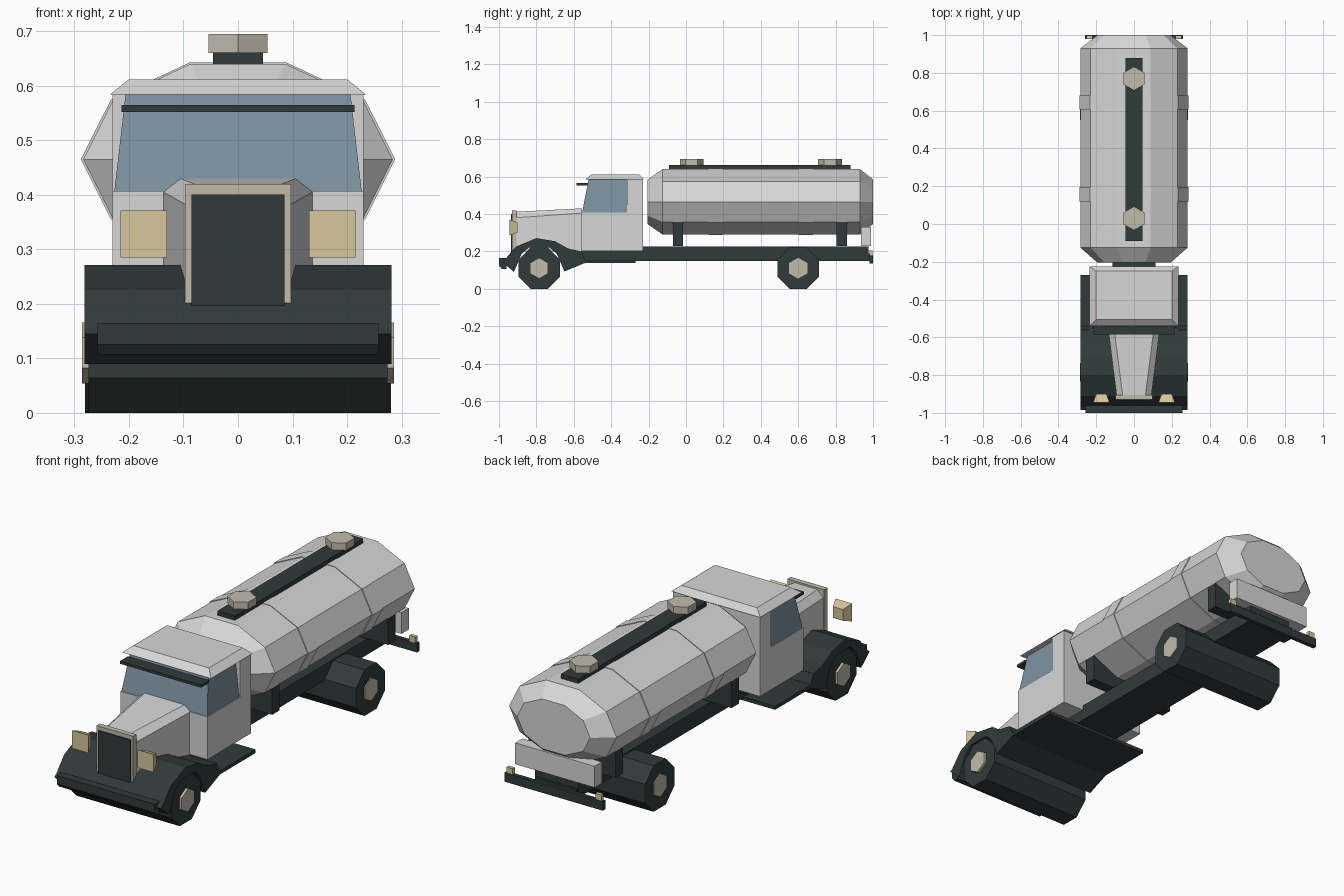
import bpy, bmesh, math

if "Cube" in bpy.data.objects:
    bpy.data.objects.remove(bpy.data.objects["Cube"])

def material(name, rgb):
    m = bpy.data.materials.new(name)
    m.diffuse_color = (*rgb, 1)
    m.use_nodes = True
    m.node_tree.nodes["Principled BSDF"].inputs["Base Color"].default_value = m.diffuse_color
    return m

WHITE = material("light grey paint", (0.68, 0.68, 0.68))
DARK = material("dark green grey", (0.030, 0.043, 0.042))
BEIGE = material("beige metal", (0.54, 0.50, 0.41))
LAMP = material("pale yellow lamp", (0.68, 0.57, 0.33))
GLASS = material("blue glass", (0.21, 0.29, 0.36))

def loft(name, rings, mat):
    """Skin a list of equal-length point rings and cap both ends."""
    bm = bmesh.new()
    vs = [[bm.verts.new(p) for p in r] for r in rings]
    n = len(vs[0])
    for a, b in zip(vs, vs[1:]):
        for i in range(n):
            j = (i + 1) % n
            bm.faces.new((a[i], a[j], b[j], b[i]))
    bm.faces.new(vs[0])
    bm.faces.new(vs[-1])
    bmesh.ops.recalc_face_normals(bm, faces=bm.faces)
    me = bpy.data.meshes.new(name)
    bm.to_mesh(me)
    bm.free()
    me.materials.append(mat)
    ob = bpy.data.objects.new(name, me)
    bpy.context.collection.objects.link(ob)
    return ob

def rect_z(x0, x1, y0, y1, z):
    return [(x0, y0, z), (x1, y0, z), (x1, y1, z), (x0, y1, z)]

def box(name, x, y, z, mat):
    return loft(name, [rect_z(*x, *y, z[0]), rect_z(*x, *y, z[1])], mat)

def extrude_x(name, profile, x0, x1, mat):
    return loft(name, [[(x, y, z) for y, z in profile] for x in (x0, x1)], mat)

def ngon(n, r, cy, cz, start):
    return [(cy + r * math.cos(start + i * math.tau / n),
             cz + r * math.sin(start + i * math.tau / n)) for i in range(n)]

def tank_ring(y, s):
    return [(x * s, y, 0.465 + z * s)
            for x, z in ((0.284 * math.cos(i * math.tau / 10),
                          0.184 * math.sin(i * math.tau / 10)) for i in range(10))]

# Tank with chamfered ends and raised bands
loft("tank", [tank_ring(-0.205, 0.68), tank_ring(-0.125, 1),
              tank_ring(0.93, 1), tank_ring(1.0, 0.68)], WHITE)
for y in (0.12, 0.605):
    loft("tank_band", [tank_ring(y, 1.015), tank_ring(y + 0.075, 1.015)], WHITE)

# Walkway and hatches on top
box("tank_walkway", (-0.046, 0.046), (-0.09, 0.88), (0.63, 0.661), DARK)
for y in (0.03, 0.77):
    loft("tank_hatch", [[(a, b, z) for a, b in ngon(6, 0.063, 0, y, math.pi / 6)]
                        for z in (0.66, 0.695)], BEIGE)

# Chassis, tank saddles and rear parts
box("chassis", (-0.115, 0.115), (-0.62, 0.975), (0.15, 0.226), DARK)
for y in (-0.07, 0.805):
    box("tank_saddle", (-0.23, 0.23), (y, y + 0.055), (0.23, 0.36), DARK)
box("rear_box", (-0.21, 0.21), (0.935, 0.99), (0.228, 0.33), WHITE)
box("rear_bar", (-0.26, 0.26), (0.98, 1.0), (0.135, 0.178), DARK)
box("rear_bar_mount", (-0.11, 0.11), (0.96, 0.985), (0.15, 0.19), DARK)
for s in (-1, 1):
    box("tail_light", (s * 0.235 - 0.016, s * 0.235 + 0.016), (0.98, 0.997),
        (0.178, 0.206), LAMP)

# Full-width wheels with hexagonal hubs
for y, w in ((-0.785, 0.274), (0.6, 0.281)):
    r = 0.11 / math.cos(math.pi / 8)
    extrude_x("wheel", ngon(8, r, y, 0.11, math.pi / 8), -w, w, DARK)
    for s in (-1, 1):
        extrude_x("wheel_hub", ngon(6, 0.056, y, 0.11, math.pi / 2),
                  s * 0.26, s * 0.286, BEIGE)

# Fender arch with running board, and front bumper
fender = [(-0.985, 0.145), (-0.97, 0.155), (-0.91, 0.225), (-0.80, 0.271),
          (-0.70, 0.254), (-0.63, 0.215), (-0.56, 0.20), (-0.54, 0.155),
          (-0.27, 0.155), (-0.27, 0.138), (-0.54, 0.138), (-0.65, 0.093),
          (-0.69, 0.185), (-0.73, 0.222), (-0.84, 0.222), (-0.88, 0.185),
          (-0.92, 0.09)]
extrude_x("front_fender", fender, -0.282, 0.282, DARK)
extrude_x("front_bumper", [(-1.0, 0.125), (-1.0, 0.165), (-0.96, 0.165),
                           (-0.96, 0.107), (-0.985, 0.107)], -0.258, 0.258, DARK)

# Cab: body, rear wall, glass, chamfered roof, visor
box("cab_body", (-0.23, 0.23), (-0.56, -0.23), (0.203, 0.407), WHITE)
box("cab_rear_wall", (-0.23, 0.23), (-0.315, -0.23), (0.40, 0.587), WHITE)
loft("cab_glass", [rect_z(-0.227, 0.227, -0.556, -0.31, 0.405),
                   rect_z(-0.206, 0.206, -0.52, -0.31, 0.587)], GLASS)
loft("cab_roof", [rect_z(-0.235, 0.235, -0.54, -0.225, 0.584),
                  rect_z(-0.2, 0.2, -0.505, -0.25, 0.612)], WHITE)
box("sun_visor", (-0.214, 0.214), (-0.585, -0.525), (0.552, 0.565), DARK)

# Tapered hood with bevelled top edges
def hood_ring(y, xo, xi, zo, zi):
    return [(-xo, y, 0.2), (-xo, y, zo), (-xi, y, zi), (xi, y, zi), (xo, y, zo), (xo, y, 0.2)]
loft("hood", [hood_ring(-0.91, 0.092, 0.06, 0.38, 0.412),
              hood_ring(-0.555, 0.137, 0.105, 0.405, 0.43)], WHITE)

# Grille frame, grille panel and headlights
box("grille_frame", (-0.097, 0.097), (-0.93, -0.905), (0.2, 0.42), BEIGE)
box("grille_panel", (-0.085, 0.085), (-0.935, -0.927), (0.197, 0.401), DARK)
for s in (-1, 1):
    loft("headlight", [[(s * 0.173 + a * h, y, 0.328 + b * h)
                        for a, b in ((-1, -1), (1, -1), (1, 1), (-1, 1))]
                       for y, h in ((-0.945, 0.043), (-0.9, 0.027))], LAMP)
